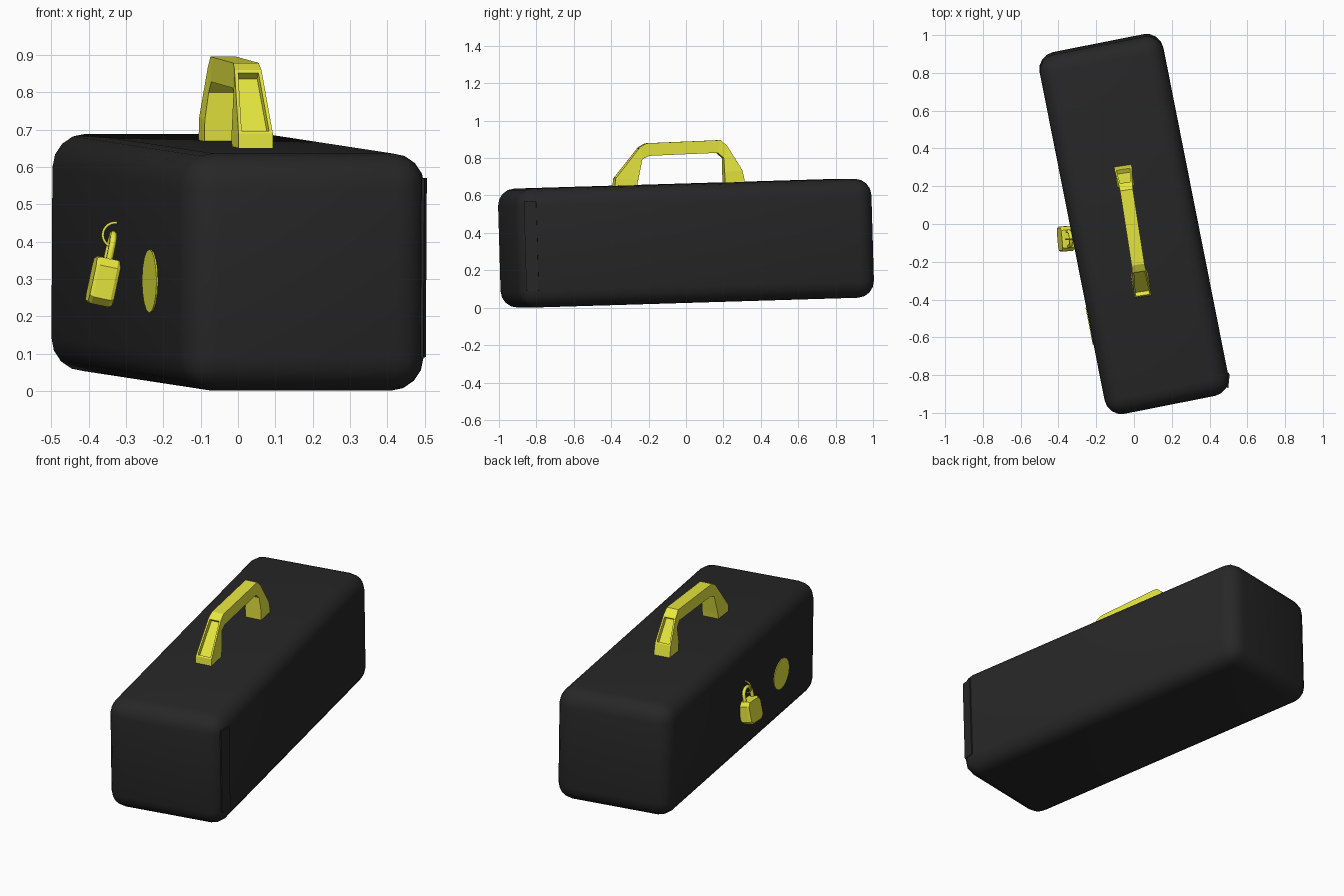
import bpy, bmesh
from math import radians, sin, cos, pi
from mathutils import Matrix, Vector

if "Cube" in bpy.data.objects:
    bpy.data.objects.remove(bpy.data.objects["Cube"])


def material(name, color):
    m = bpy.data.materials.new(name)
    m.diffuse_color = (*color, 1)
    m.use_nodes = True
    m.node_tree.nodes["Principled BSDF"].inputs["Base Color"].default_value = m.diffuse_color
    return m


BLACK = material("black_paint", (0.02, 0.02, 0.02))
YELLOW = material("yellow_paint", (0.8, 0.8, 0.05))


def finish(name, bm, mat, matrix=Matrix(), angle=None):
    bmesh.ops.recalc_face_normals(bm, faces=bm.faces)
    me = bpy.data.meshes.new(name)
    bm.to_mesh(me)
    bm.free()
    me.transform(matrix)
    me.materials.append(mat)
    ob = bpy.data.objects.new(name, me)
    bpy.context.collection.objects.link(ob)
    if angle:
        bpy.ops.object.select_all(action='DESELECT')
        ob.select_set(True)
        bpy.context.view_layer.objects.active = ob
        bpy.ops.object.shade_smooth_by_angle(angle=radians(angle))
    return ob


def box(size, bevel=0, segments=1):
    bm = bmesh.new()
    bmesh.ops.create_cube(bm, size=1, matrix=Matrix.Diagonal((*size, 1)))
    if bevel:
        bmesh.ops.bevel(bm, geom=bm.edges[:], offset=bevel, segments=segments,
                        profile=0.5, affect='EDGES')
    return bm


def loft(rings):
    bm = bmesh.new()
    rows = [[bm.verts.new(p) for p in r] for r in rings]
    n = len(rows[0])
    walls = []
    for a, b in zip(rows, rows[1:]):
        walls.append([bm.faces.new((a[i], a[(i + 1) % n], b[(i + 1) % n], b[i]))
                      for i in range(n)])
    bm.faces.new(rows[0])
    bm.faces.new(rows[-1])
    return bm, walls


def tube(name, points, radius):
    cu = bpy.data.curves.new(name, 'CURVE')
    cu.dimensions = '3D'
    cu.bevel_depth = radius
    cu.bevel_resolution = 1
    cu.use_fill_caps = True
    sp = cu.splines.new('POLY')
    sp.points.add(len(points) - 1)
    for p, q in zip(sp.points, points):
        p.co = (*q, 1)
    cu.materials.append(YELLOW)
    ob = bpy.data.objects.new(name, cu)
    bpy.context.collection.objects.link(ob)


# case: rounded box, turned and slightly tilted
W, L, H = 0.668, 1.939, 0.636
CASE = (Matrix.Translation((0, 0, 0.345)) @ Matrix.Rotation(radians(11.2), 4, 'Z')
        @ Matrix.Rotation(radians(1.7), 4, 'X'))
finish("case", box((W, L, H), 0.09, 4), BLACK, CASE, 40)

# narrow strip on the front right corner
finish("corner_strip", box((0.008, 0.066, 0.48)), BLACK,
       CASE @ Matrix.Translation((0.327, -0.908, 0.012))
       @ Matrix.Rotation(radians(-17), 4, 'Z'))

# handle: sections given as outer y, z, inner y, z, half width
sections = [
    (-0.387, 0.640, -0.270, 0.640, 0.046),
    (-0.383, 0.690, -0.262, 0.685, 0.046),
    (-0.250, 0.860, -0.238, 0.795, 0.036),
    (-0.215, 0.879, -0.200, 0.812, 0.034),
    (0.180, 0.896, 0.165, 0.828, 0.034),
    (0.215, 0.865, 0.197, 0.800, 0.036),
    (0.295, 0.735, 0.200, 0.725, 0.046),
    (0.310, 0.665, 0.203, 0.660, 0.046)]


def handle_point(y, z, w):
    return Vector((-0.012 - 0.155 * y + w, y + 0.15 * w, z))


bm, walls = loft([[handle_point(a, b, -w), handle_point(a, b, w),
                   handle_point(c, d, w), handle_point(c, d, -w)]
                  for a, b, c, d, w in sections])
bmesh.ops.recalc_face_normals(bm, faces=bm.faces)
# recessed panels on the sloping legs
bmesh.ops.inset_individual(bm, faces=[walls[1][0], walls[5][0]],
                           thickness=0.013, depth=0)
bmesh.ops.inset_individual(bm, faces=[walls[1][0], walls[5][0]],
                           thickness=0.001, depth=-0.025)
finish("handle", bm, YELLOW)

# padlock body hanging on the left face
LOCK = (Matrix.Translation((-0.361, -0.078, 0.293)) @ Matrix.Rotation(radians(12), 4, 'Y')
        @ Matrix.Rotation(radians(5), 4, 'Z'))
half = [(0.042, -0.064), (0.066, -0.045), (0.066, 0.042), (0.048, 0.064)]
outline = half + [(-y, z) for y, z in reversed(half)]
bm, _ = loft([[(x, y * s, z * s) for y, z in outline]
              for x, s in ((-0.033, 0.92), (-0.024, 1), (0.024, 1), (0.033, 0.92))])
finish("padlock_body", bm, YELLOW, LOCK)

# padlock shackle
arch = [(0, 0.04 * cos(pi * i / 10), 0.09 + 0.04 * sin(pi * i / 10)) for i in range(11)]
path = [(0, 0.04, 0.055)] + arch + [(0, -0.04, 0.055)]
tube("padlock_shackle", [LOCK @ Vector(p) for p in path], 0.01)

# thin staple loop holding the padlock
tube("staple_ring", [(-0.329 + 0.033 * cos(radians(a)), -0.08, 0.418 + 0.033 * sin(radians(a)))
                     for a in range(80, 261, 15)], 0.004)

# flat round plate on the left face
bm = bmesh.new()
bmesh.ops.create_cone(bm, cap_ends=True, segments=16, radius1=1, radius2=1, depth=1)
finish("side_plate", bm, YELLOW,
       CASE @ Matrix.Translation((-W / 2, -0.484, -0.036))
       @ Matrix.Diagonal((0.008, 0.1, 0.085, 1)) @ Matrix.Rotation(pi / 2, 4, 'Y'))
